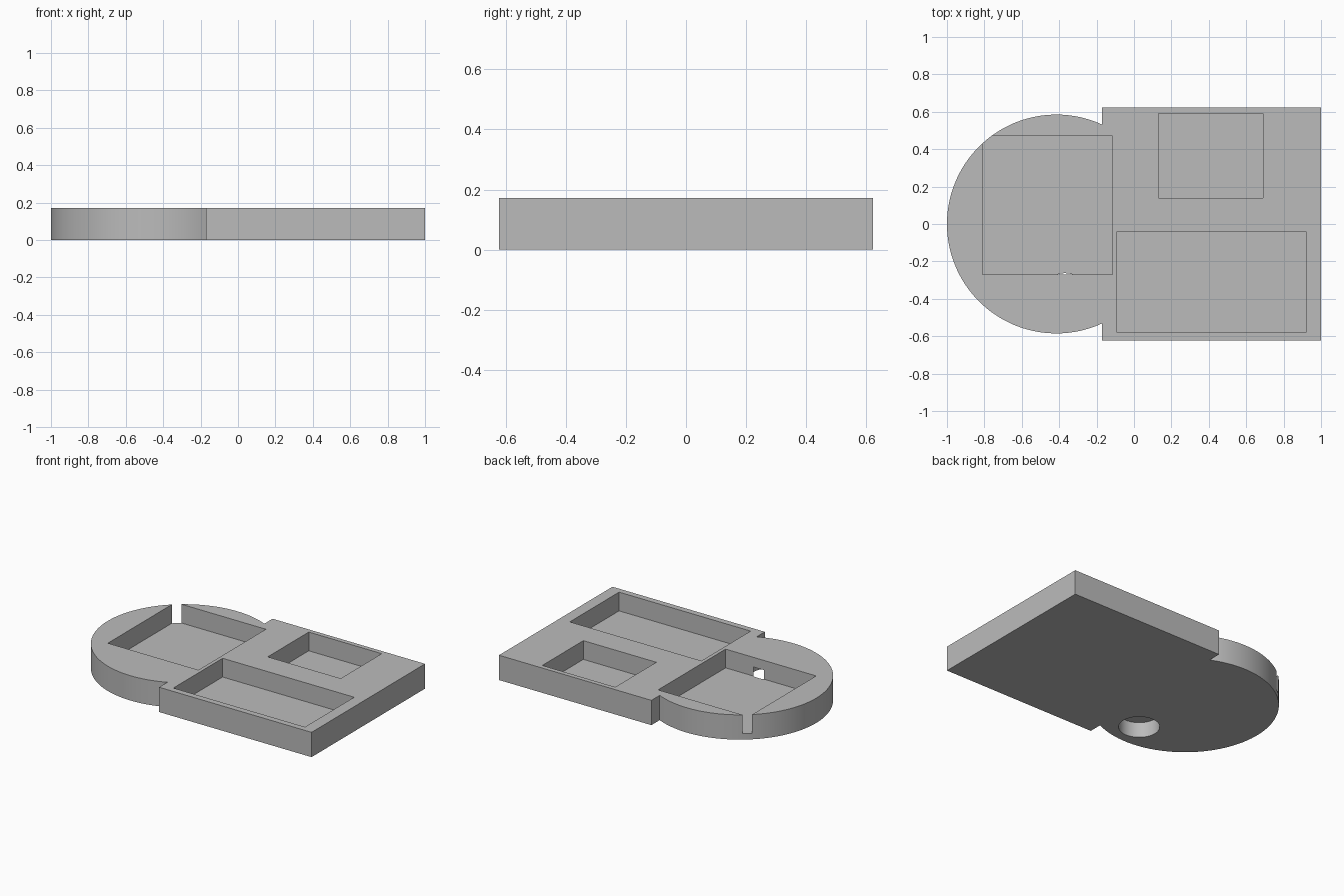
import bpy, bmesh, math

HEIGHT = 0.172
FLOOR = 0.042
DISC_X, DISC_R = -0.415, 0.585
BLOCK_X, BLOCK_Y = -0.17, 0.622

if "Cube" in bpy.data.objects:
    bpy.data.objects.remove(bpy.data.objects["Cube"], do_unlink=True)

grey = bpy.data.materials.new("plain grey")
grey.use_nodes = True
colour = (0.5, 0.5, 0.5, 1)
grey.diffuse_color = colour
grey.node_tree.nodes["Principled BSDF"].inputs["Base Color"].default_value = colour


def prism(name, outline, bottom, top):
    """Extrude a counter-clockwise outline from bottom to top."""
    bm = bmesh.new()
    face = bm.faces.new([bm.verts.new((x, y, bottom)) for x, y in outline])
    moved = bmesh.ops.extrude_face_region(bm, geom=[face])["geom"]
    for v in moved:
        if isinstance(v, bmesh.types.BMVert):
            v.co.z = top
    bmesh.ops.recalc_face_normals(bm, faces=bm.faces[:])
    mesh = bpy.data.meshes.new(name)
    bm.to_mesh(mesh)
    bm.free()
    mesh.materials.append(grey)
    obj = bpy.data.objects.new(name, mesh)
    bpy.context.collection.objects.link(obj)
    return obj


def arc(cx, cy, r, start, end, steps):
    return [(cx + r * math.cos(start + (end - start) * i / steps),
             cy + r * math.sin(start + (end - start) * i / steps))
            for i in range(steps + 1)]


def cut(body, cutter):
    """Subtract the cutter from the body and discard it."""
    mod = body.modifiers.new(cutter.name, "BOOLEAN")
    mod.operation = "DIFFERENCE"
    mod.solver = "EXACT"
    mod.object = cutter
    bpy.context.view_layer.objects.active = body
    bpy.ops.object.modifier_apply(modifier=mod.name)
    bpy.data.objects.remove(cutter, do_unlink=True)


# Tray body: rounded end running into a wider rectangular block
join = math.acos((BLOCK_X - DISC_X) / DISC_R)
outline = arc(DISC_X, 0, DISC_R, join, 2 * math.pi - join, 96)
outline += [(BLOCK_X, -BLOCK_Y), (1, -BLOCK_Y), (1, BLOCK_Y), (BLOCK_X, BLOCK_Y)]
tray = prism("tray_body", outline, 0, HEIGHT)

# Rectangular pockets; the first one breaks through the round rim
pockets = {
    "round_end_pocket": (-0.81, -0.115, -0.27, 0.47),
    "small_pocket": (0.13, 0.69, 0.14, 0.59),
    "long_pocket": (-0.09, 0.92, -0.58, -0.04),
}
for name, (x0, x1, y0, y1) in pockets.items():
    corners = [(x0, y0), (x1, y0), (x1, y1), (x0, y1)]
    cut(tray, prism(name, corners, FLOOR, HEIGHT + 0.1))

# Blind round hole in the underside, just touching the pocket
circle = arc(-0.37, -0.391, 0.128, 0, 2 * math.pi, 64)[:-1]
cut(tray, prism("underside_hole", circle, -0.1, 0.105))

# Smooth the curved walls, keep the edges sharp
bpy.ops.object.select_all(action="DESELECT")
tray.select_set(True)
bpy.context.view_layer.objects.active = tray
bpy.ops.object.shade_smooth_by_angle(angle=math.radians(30))
